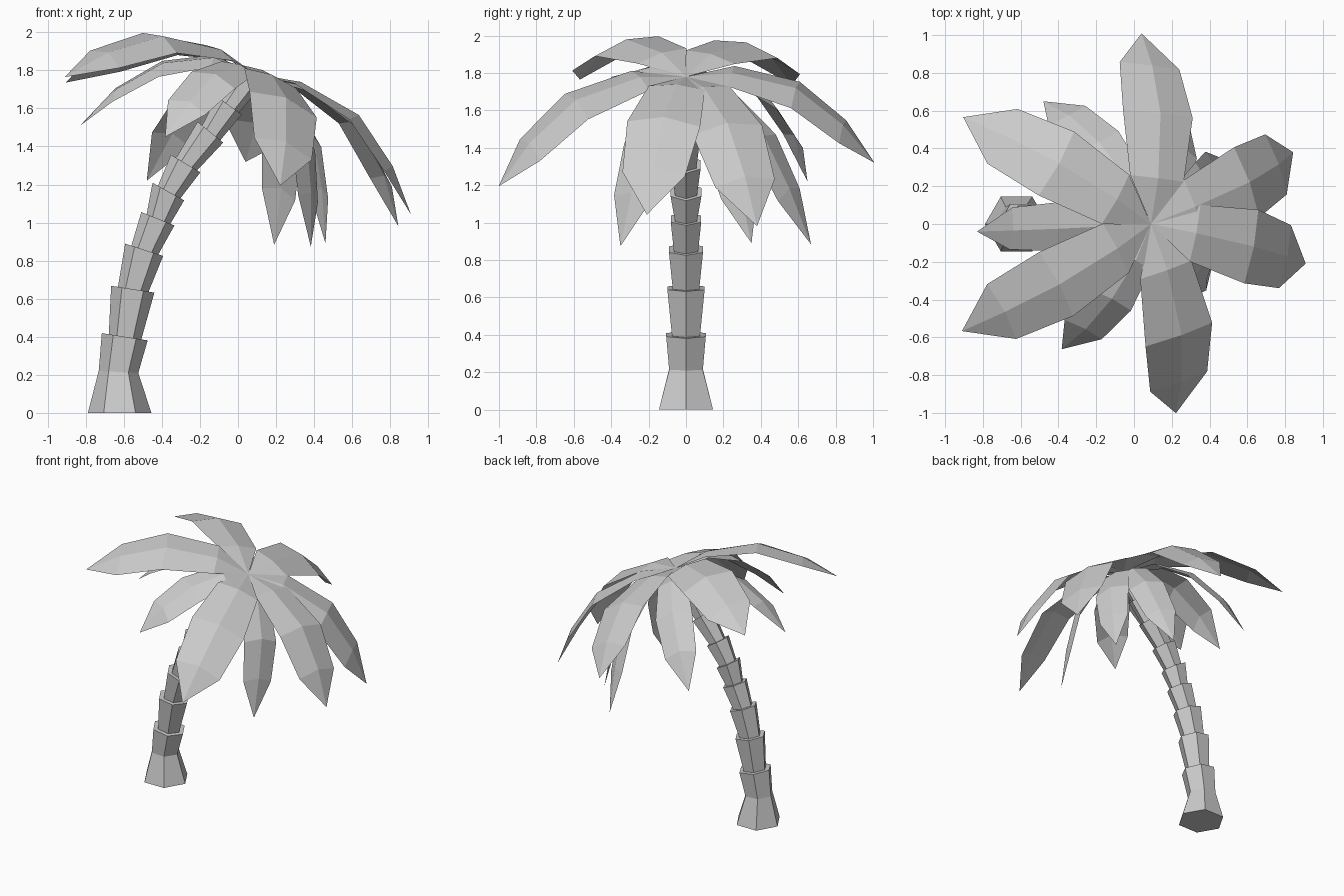
import bpy
from math import cos, sin, pi, radians
from mathutils import Matrix, Vector

if "Cube" in bpy.data.objects:
    bpy.data.objects.remove(bpy.data.objects["Cube"])


def add_object(name, verts, faces):
    mesh = bpy.data.meshes.new(name)
    mesh.from_pydata(verts, [], faces)
    mesh.update()
    obj = bpy.data.objects.new(name, mesh)
    bpy.context.collection.objects.link(obj)
    return obj


def hex_ring(x, z, radius, lean):
    # six-sided ring whose axis leans towards +x
    m = Matrix.Translation((x, 0, z)) @ Matrix.Rotation(radians(lean), 4, 'Y')
    return [m @ Vector((radius * cos(i * pi / 3), radius * sin(i * pi / 3), 0))
            for i in range(6)]


def loft(name, rings):
    verts = [v for r in rings for v in r]
    faces = [tuple(range(5, -1, -1))]
    for k in range(len(rings) - 1):
        a = 6 * k
        for i in range(6):
            j = (i + 1) % 6
            faces.append((a + i, a + j, a + 6 + j, a + 6 + i))
    top = 6 * (len(rings) - 1)
    faces.append(tuple(range(top, top + 6)))
    return add_object(name, verts, faces)


# Trunk: flared foot, then a stack of flared hexagonal segments
# each entry is the upper rim: x, z, radius, lean in degrees
rims = [(-0.595, 0.40, 0.122, 9), (-0.553, 0.65, 0.115, 9),
        (-0.493, 0.857, 0.105, 18), (-0.421, 1.02, 0.094, 22),
        (-0.366, 1.163, 0.095, 29), (-0.275, 1.31, 0.09, 31),
        (-0.145, 1.475, 0.087, 39), (-0.045, 1.615, 0.08, 36),
        (0.06, 1.75, 0.07, 36)]
loft("trunk_base", [hex_ring(-0.622, 0, 0.167, 0),
                    hex_ring(-0.628, 0.215, 0.104, 3),
                    hex_ring(*rims[0])])
for n, (low, high) in enumerate(zip(rims, rims[1:])):
    x, z, r, lean = low
    loft(f"trunk_segment_{n + 1}",
         [hex_ring(x, z - 0.01, r * 0.7, lean), hex_ring(*high)])

# Crown: folded fronds around a leaning axis
crown = Matrix.Translation((0.09, 0, 1.78)) @ Matrix.Rotation(radians(21), 4, 'Y')


def frond(name, profile, width, azimuth, pitch, scale, roll=0):
    # profile rows: reach, height of the rib, half width, edge drop
    m = (crown @ Matrix.Rotation(radians(azimuth), 4, 'Z')
         @ Matrix.Rotation(radians(-pitch), 4, 'Y'))
    twist = Matrix.Rotation(radians(roll), 4, 'X')
    verts = [m @ Vector((0, 0, 0))]
    for r, h, w, drop in profile[:-1]:
        rib = Vector((r, 0, h)) * scale
        verts += [m @ (rib + twist @ Vector((0, w * width, -drop))),
                  m @ rib,
                  m @ (rib + twist @ Vector((0, -w * width, -drop)))]
    r, h = profile[-1][:2]
    verts.append(m @ Vector((r * scale, 0, h * scale)))
    faces = [(0, 2, 1), (0, 3, 2)]
    for a in (1, 4):
        faces += [(a, a + 1, a + 4, a + 3), (a + 1, a + 2, a + 5, a + 4)]
    faces += [(7, 8, 10), (8, 9, 10)]
    return add_object(name, verts, faces)


upper = [(0.25, 0.045, 0.15, 0.02), (0.61, -0.015, 0.195, 0.04),
         (0.88, -0.21, 0.167, 0.04), (1.065, -0.42)]
lower = [(0.24, 0.0, 0.15, 0.02), (0.48, -0.125, 0.195, 0.035),
         (0.66, -0.345, 0.167, 0.035), (0.77, -0.60)]
hanging = [(0.22, -0.02, 0.15, 0.02), (0.45, -0.15, 0.195, 0.035),
           (0.62, -0.365, 0.167, 0.035), (0.77, -0.60)]

# azimuth, pitch, scale, roll
for n, a in enumerate([(83.3, -2.3, 0.97), (21, -2.7, 1.015), (148.2, 1.2, 1.0, 3),
                       (211.4, 2.6, 1.005, -5), (-71.6, -3.8, 1.02),
                       (-11.5, 0.9, 0.98)]):
    frond(f"upper_frond_{n + 1}", upper, 1.02, *a)
for n, a in enumerate([(183, 0.5, 0.985, -18), (117, -7, 1.055), (244, 5, 0.9)]):
    frond(f"lower_frond_{n + 1}", lower, 0.7, *a)
for n, a in enumerate([(27.8, -5, 1.05), (-30.4, -9, 1.04), (58.2, -7.6, 1.15)]):
    frond(f"hanging_frond_{n + 1}", hanging, 0.66, *a)
